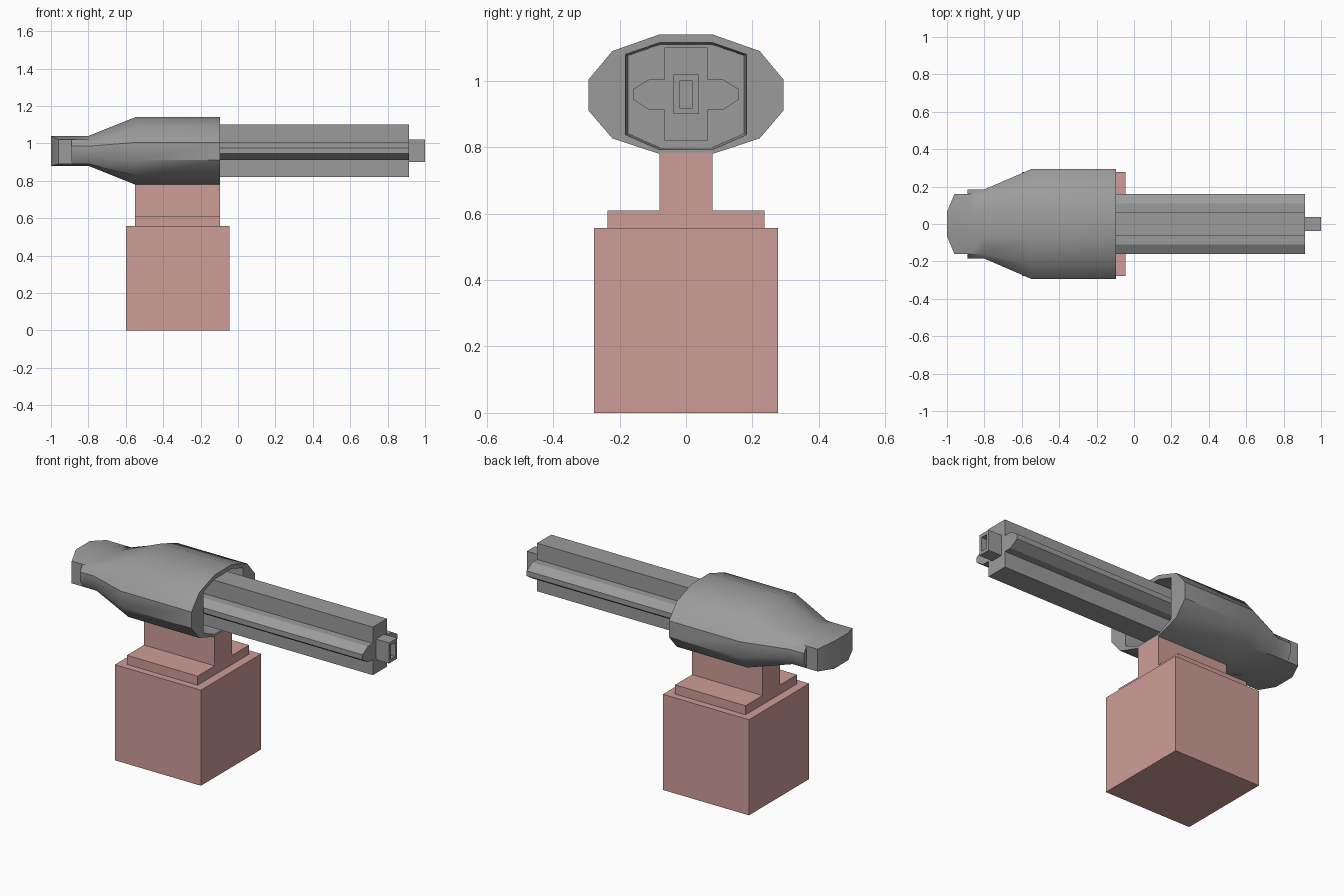
import bpy, bmesh, math

cube = bpy.data.objects.get("Cube")
if cube:
    bpy.data.objects.remove(cube, do_unlink=True)


def material(name, color):
    m = bpy.data.materials.new(name)
    m.use_nodes = True
    m.diffuse_color = color
    m.node_tree.nodes["Principled BSDF"].inputs["Base Color"].default_value = color
    return m


GREY = material("gun_grey", (0.33, 0.33, 0.33, 1))
PINK = material("dusty_pink", (0.62, 0.34, 0.31, 1))


def finish(name, bm, mat, smooth=False):
    bmesh.ops.recalc_face_normals(bm, faces=bm.faces)
    mesh = bpy.data.meshes.new(name)
    bm.to_mesh(mesh)
    bm.free()
    mesh.materials.append(mat)
    ob = bpy.data.objects.new(name, mesh)
    bpy.context.collection.objects.link(ob)
    if smooth:
        bpy.ops.object.select_all(action='DESELECT')
        bpy.context.view_layer.objects.active = ob
        ob.select_set(True)
        bpy.ops.object.shade_smooth_by_angle(angle=math.radians(35))
    return ob


def mirrored(half):
    """Close a half outline (y, z), listed top to bottom, across y = 0."""
    return half + [(-y, z) for y, z in reversed(half)]


def loft(name, sections, mat, smooth=False):
    """Skin a list of (x, half outline) sections and cap both ends."""
    bm = bmesh.new()
    rings = [[bm.verts.new((x, y, z)) for y, z in mirrored(half)] for x, half in sections]
    for a, b in zip(rings, rings[1:]):
        for i in range(len(a)):
            j = (i + 1) % len(a)
            bm.faces.new((a[i], a[j], b[j], b[i]))
    bm.faces.new(rings[0])
    bm.faces.new(rings[-1])
    return finish(name, bm, mat, smooth)


def block(name, x0, x1, half_y, z0, z1):
    return loft(name, [(x0, [(half_y, z1), (half_y, z0)]),
                       (x1, [(half_y, z1), (half_y, z0)])], PINK)


# Pedestal
block("base_block", -0.6, -0.045, 0.277, 0, 0.557)
block("base_plate", -0.55, -0.095, 0.237, 0.557, 0.61)
block("neck", -0.55, -0.095, 0.08, 0.61, 0.785)

# Housing: tapered shell with a hollow front
small = [(0.065, 1.04), (0.16, 1.02), (0.185, 0.985),
         (0.185, 0.935), (0.16, 0.89), (0.065, 0.88)]
large = [(0.08, 1.14), (0.222, 1.09), (0.293, 1.005),
         (0.293, 0.91), (0.222, 0.827), (0.08, 0.78)]
mouth = [(0.08, 1.115), (0.182, 1.08), (0.182, 1.005),
         (0.182, 0.91), (0.182, 0.838), (0.08, 0.793)]
pocket = [(y * 0.96, 0.955 + (z - 0.955) * 0.97) for y, z in mouth]
loft("housing", [(-0.89, small), (-0.8, small), (-0.55, large),
                 (-0.095, large), (-0.095, mouth), (-0.25, pocket)], GREY, True)

# Tail: narrow end with its corners swept forward
bm = bmesh.new()
outline = [(0.16, 1.02, -0.96), (0.065, 1.04, -1), (-0.065, 1.04, -1), (-0.16, 1.02, -0.96)]
lower = [(0.16, 0.89, -0.96), (0.065, 0.88, -1), (-0.065, 0.88, -1), (-0.16, 0.89, -0.96)]
rows = [[bm.verts.new((x, y, z)) for y, z, x in r] for r in (outline, lower)]
roots = [[bm.verts.new((-0.89, y, z)) for y, z, x in r] for r in (outline, lower)]
for i in range(3):
    bm.faces.new((rows[0][i], rows[0][i + 1], rows[1][i + 1], rows[1][i]))
    for row, root in zip(rows, roots):
        bm.faces.new((row[i], row[i + 1], root[i + 1], root[i]))
for i in (0, 3):
    bm.faces.new((rows[0][i], rows[1][i], roots[1][i], roots[0][i]))
bm.faces.new(roots[0] + roots[1][::-1])
finish("tail", bm, GREY, True)

# Barrel: upright bar with pointed side rails
cross = [(0.065, 1.1), (0.065, 1.005), (0.11, 1.005), (0.16, 0.975),
         (0.16, 0.945), (0.11, 0.912), (0.065, 0.912), (0.065, 0.82)]
loft("barrel", [(-0.25, cross), (0.915, cross)], GREY)

# Muzzle: hollow rectangular tip
tip = [(0.037, 1.02), (0.037, 0.9)]
bore = [(0.02, 1.0), (0.02, 0.918)]
loft("muzzle", [(0.915, tip), (1, tip), (1, bore), (0.925, bore)], GREY)
